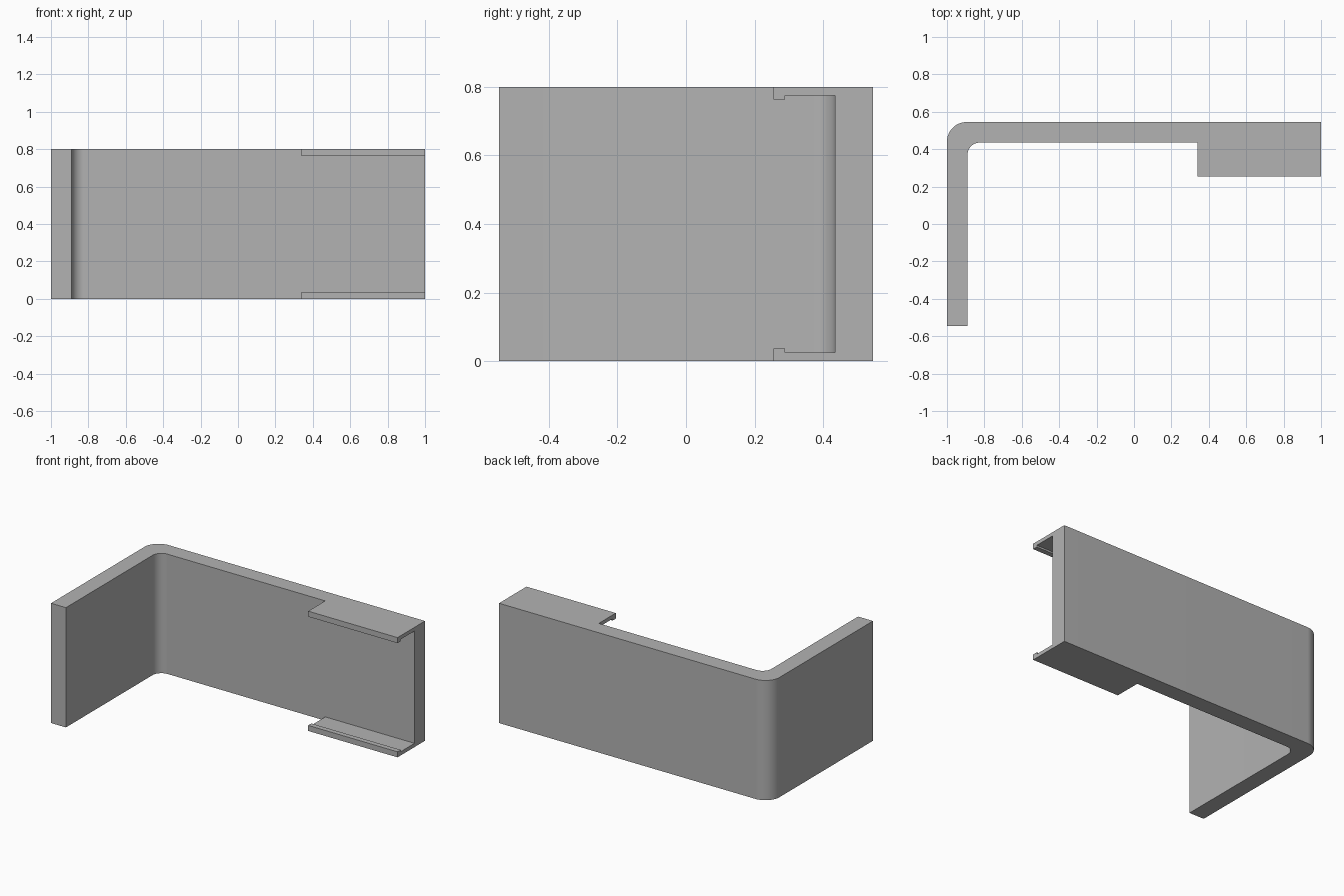
import bpy, bmesh, math
from mathutils import Vector

cube = bpy.data.objects.get("Cube")
if cube:
    bpy.data.objects.remove(cube, do_unlink=True)

HEIGHT = 0.8
BACK, FRONT = 0.545, -0.545
THICK = 0.11
WALL = BACK - THICK           # inner face of the back wall
INNER = -1 + THICK            # inner face of the side wall
FLANGE_X, FLANGE_Y = 0.34, 0.255

grey = bpy.data.materials.new("plain grey")
grey.use_nodes = True
colour = (0.45, 0.45, 0.45, 1)
grey.diffuse_color = colour
grey.node_tree.nodes["Principled BSDF"].inputs["Base Color"].default_value = colour


def arc(cx, cy, radius, start, end, steps=16):
    angles = [math.radians(start + (end - start) * i / steps) for i in range(steps + 1)]
    return [(cx + radius * math.cos(a), cy + radius * math.sin(a)) for a in angles]


def extrude(name, outline, direction):
    """Extrude a closed 3D outline into a solid."""
    bm = bmesh.new()
    face = bm.faces.new([bm.verts.new(p) for p in outline])
    result = bmesh.ops.extrude_face_region(bm, geom=[face])
    moved = [g for g in result["geom"] if isinstance(g, bmesh.types.BMVert)]
    bmesh.ops.translate(bm, verts=moved, vec=Vector(direction))
    bmesh.ops.recalc_face_normals(bm, faces=bm.faces)
    mesh = bpy.data.meshes.new(name)
    bm.to_mesh(mesh)
    bm.free()
    mesh.materials.append(grey)
    obj = bpy.data.objects.new(name, mesh)
    bpy.context.collection.objects.link(obj)
    return obj


# Bent plate with a solid block at the clip end
outer_r, inner_r = 0.105, 0.065
plan = [(-1, FRONT), (INNER, FRONT)]
plan += arc(INNER + inner_r, WALL - inner_r, inner_r, 180, 90)
plan += [(FLANGE_X, WALL), (FLANGE_X, FLANGE_Y), (1, FLANGE_Y), (1, BACK)]
plan += arc(-1 + outer_r, BACK - outer_r, outer_r, 90, 180)
bracket = extrude("angle_bracket", [(x, y, 0) for x, y in plan], (0, 0, HEIGHT))

# Channel that hollows the block into two lipped flanges
flange, lip, lip_y = 0.025, 0.037, 0.289
lower = [(0.2, lip), (lip_y, lip), (lip_y, flange), (WALL, flange)]
section = lower + [(y, HEIGHT - z) for y, z in reversed(lower)]
channel = extrude("channel_cutter", [(0.3, y, z) for y, z in section], (0.8, 0, 0))
channel.hide_render = True

cut = bracket.modifiers.new("channel", "BOOLEAN")
cut.operation = "DIFFERENCE"
cut.solver = "EXACT"
cut.object = channel

bpy.ops.object.select_all(action="DESELECT")
bracket.select_set(True)
bpy.context.view_layer.objects.active = bracket
bpy.ops.object.modifier_apply(modifier=cut.name)
bpy.data.objects.remove(channel, do_unlink=True)
bpy.ops.object.shade_smooth_by_angle(angle=math.radians(30))
